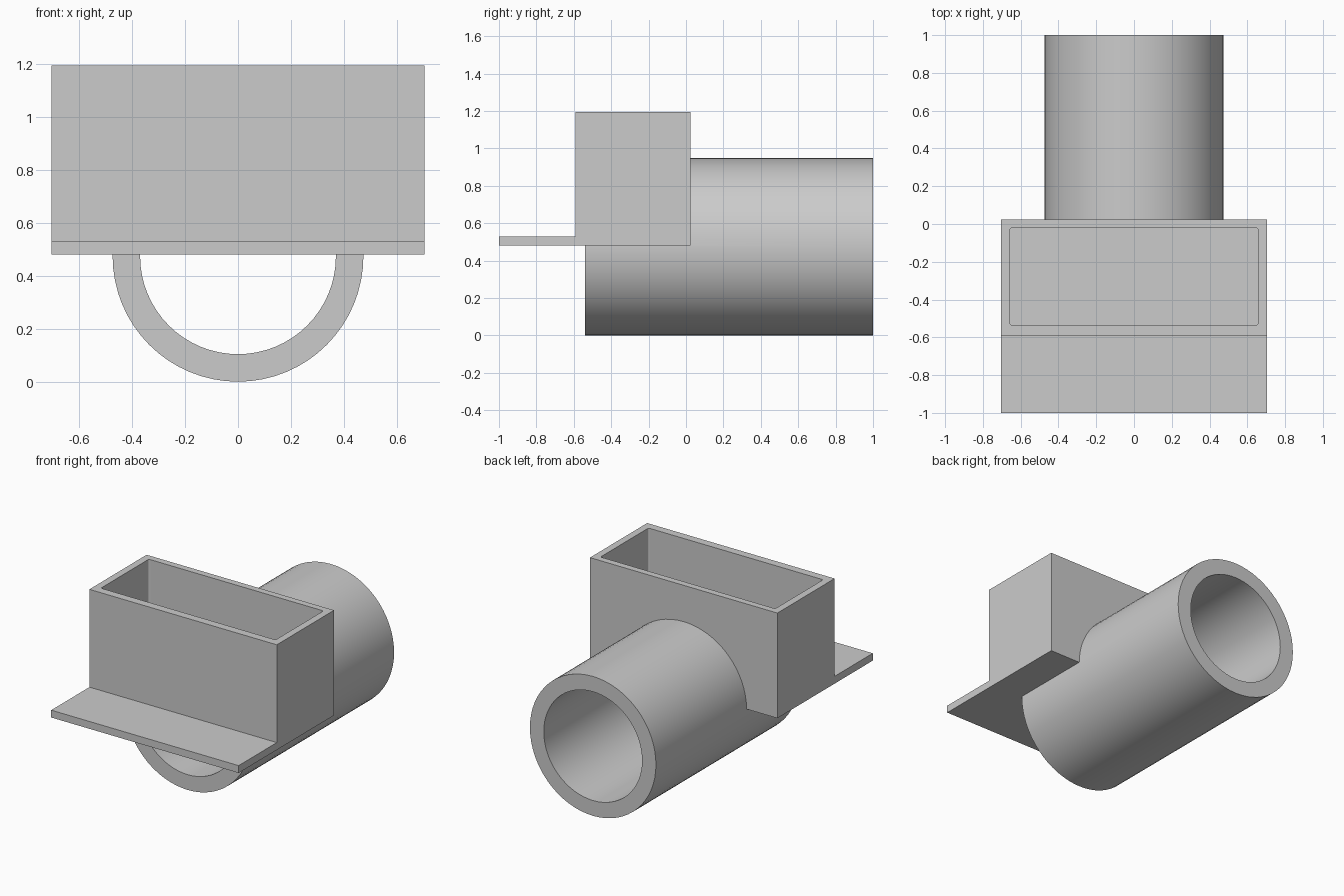
import bpy, bmesh, math
from mathutils import Matrix

old = bpy.data.objects.get("Cube")
if old:
    bpy.data.objects.remove(old, do_unlink=True)

grey = bpy.data.materials.new("light grey")
grey.use_nodes = True
colour = (0.6, 0.6, 0.6, 1)
grey.diffuse_color = colour
grey.node_tree.nodes["Principled BSDF"].inputs["Base Color"].default_value = colour


def add_object(name, bm):
    bmesh.ops.recalc_face_normals(bm, faces=bm.faces)
    mesh = bpy.data.meshes.new(name)
    bm.to_mesh(mesh)
    bm.free()
    mesh.materials.append(grey)
    obj = bpy.data.objects.new(name, mesh)
    bpy.context.collection.objects.link(obj)
    return obj


def block(name, xs, ys, zs, corner=0):
    """Box between limits, with optional rounded upright edges."""
    bm = bmesh.new()
    bmesh.ops.create_cube(bm, size=1)
    for v in bm.verts:
        v.co = [a + (b - a) * (c + 0.5) for (a, b), c in zip((xs, ys, zs), v.co)]
    if corner:
        upright = [e for e in bm.edges
                   if abs(e.verts[0].co.z - e.verts[1].co.z) > 0.01]
        bmesh.ops.bevel(bm, geom=upright, offset=corner, segments=4,
                        profile=0.5, affect='EDGES')
    return add_object(name, bm)


def cylinder(name, radius, y0, y1, z):
    bm = bmesh.new()
    place = Matrix.Translation((0, (y0 + y1) / 2, z)) @ Matrix.Rotation(math.pi / 2, 4, 'X')
    bmesh.ops.create_cone(bm, cap_ends=True, segments=64, radius1=radius,
                          radius2=radius, depth=y1 - y0, matrix=place)
    return add_object(name, bm)


def select_only(obj):
    bpy.ops.object.select_all(action='DESELECT')
    obj.select_set(True)
    bpy.context.view_layer.objects.active = obj


def cut(target, cutter):
    cutter.hide_render = True
    mod = target.modifiers.new("cut", 'BOOLEAN')
    mod.operation = 'DIFFERENCE'
    mod.solver = 'EXACT'
    mod.object = cutter
    select_only(target)
    bpy.ops.object.modifier_apply(modifier=mod.name)
    bpy.data.objects.remove(cutter, do_unlink=True)


HALF, FRONT, BACK, BASE, TOP = 0.705, -0.59, 0.025, 0.48, 1.195

# Open-topped tray with a closed floor
box = block("box", (-HALF, HALF), (FRONT, BACK), (BASE, TOP))
cut(box, block("cavity", (-0.657, 0.657), (-0.535, -0.02), (BASE + 0.05, TOP + 0.1), 0.012))

# Thin ledge in front of the box
block("front_ledge", (-HALF, HALF), (-1, FRONT), (BASE, BASE + 0.05))

# Pipe: full ring behind the box, open cradle beneath it
pipe = cylinder("pipe", 0.474, -0.54, 1, 0.474)
cut(pipe, cylinder("bore", 0.37, -0.7, 1.1, 0.474))
cut(pipe, block("box_space", (-HALF, HALF), (-0.7, BACK), (BASE, TOP)))
select_only(pipe)
bpy.ops.object.shade_smooth_by_angle(angle=math.radians(30))
